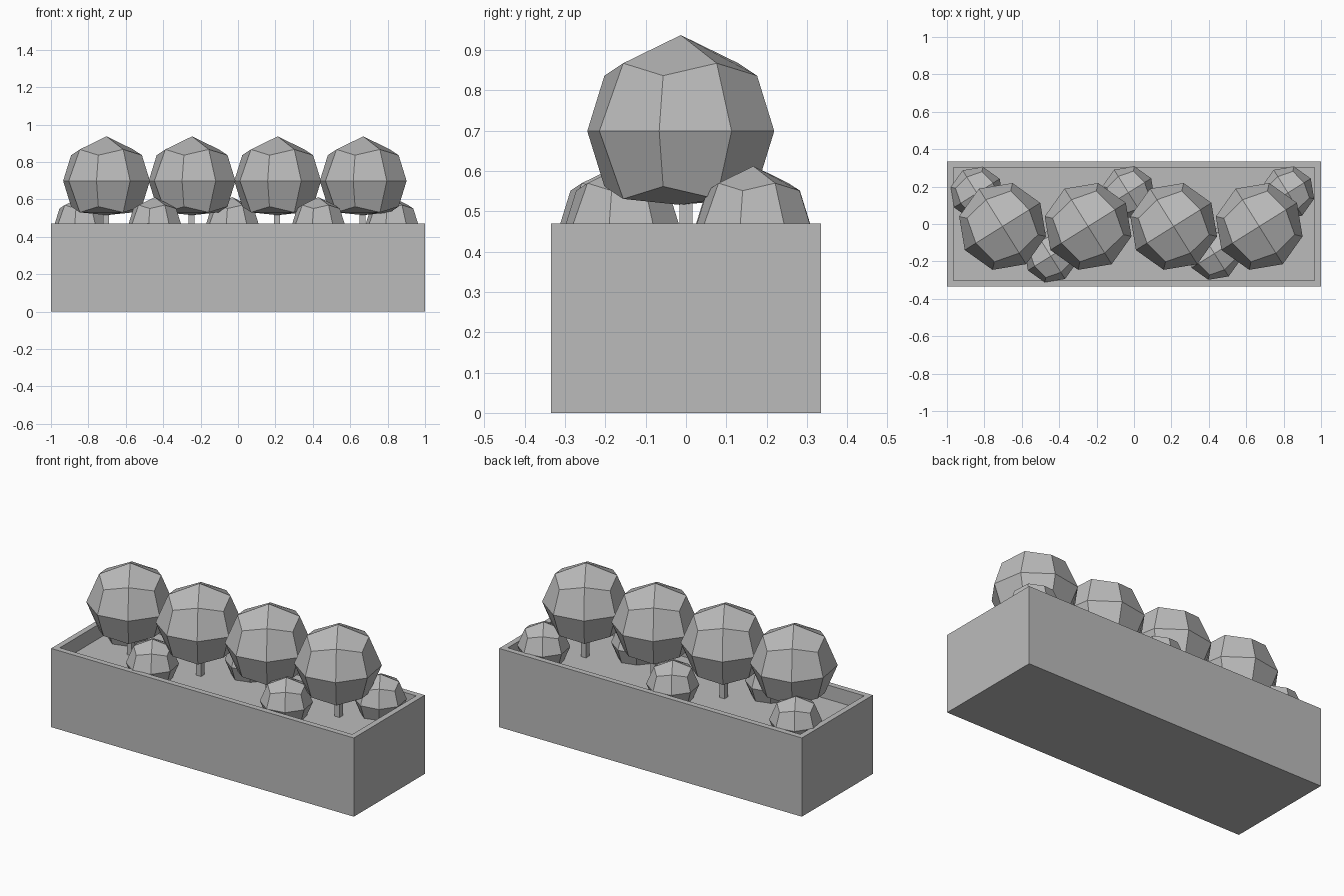
import bpy, bmesh
from math import radians
from mathutils import Matrix, Vector

cube = bpy.data.objects.get("Cube")
if cube:
    bpy.data.objects.remove(cube, do_unlink=True)

GRAY = (0.5, 0.5, 0.5, 1)
mat = bpy.data.materials.new("plain gray")
mat.use_nodes = True
mat.diffuse_color = GRAY
mat.node_tree.nodes["Principled BSDF"].inputs["Base Color"].default_value = GRAY


def add_object(name, bm, location=(0, 0, 0)):
    mesh = bpy.data.meshes.new(name)
    bm.to_mesh(mesh)
    bm.free()
    mesh.materials.append(mat)
    ob = bpy.data.objects.new(name, mesh)
    ob.location = location
    bpy.context.collection.objects.link(ob)
    return ob


def box(size):
    bm = bmesh.new()
    bmesh.ops.create_cube(bm, size=1)
    bmesh.ops.scale(bm, vec=size, verts=bm.verts)
    return bm


def foliage(name, radius, location):
    """Rounded cube of 24 quads with a flattened underside."""
    bm = bmesh.new()
    bmesh.ops.create_cube(bm, size=2)
    bmesh.ops.subdivide_edges(bm, edges=bm.edges[:], cuts=1, use_grid_fill=True)
    for v in bm.verts:
        v.co = v.co.normalized() * radius
        v.co.z = max(v.co.z, -0.77 * radius)
    bmesh.ops.rotate(bm, verts=bm.verts, cent=(0, 0, 0),
                     matrix=Matrix.Rotation(radians(32), 3, 'Z'))
    return add_object(name, bm, location)


# Planter: a box with a raised rim around the sunken soil
HEIGHT, RIM, DEPTH = 0.47, 0.034, 0.085
bm = box((2, 0.67, HEIGHT))
top = max(bm.faces, key=lambda f: f.calc_center_median().z)
bmesh.ops.inset_region(bm, faces=[top], thickness=RIM, use_even_offset=True)
soil = bmesh.ops.extrude_discrete_faces(bm, faces=[top])["faces"][0]
bmesh.ops.translate(bm, verts=soil.verts, vec=Vector((0, 0, -DEPTH)))
add_object("planter_box", bm, (0, 0, HEIGHT / 2))

# Row of four trees
for i in range(4):
    x = -0.703 + 0.4575 * i
    foliage(f"tree_crown_{i + 1}", 0.238, (x, -0.013, 0.699))
    add_object(f"tree_trunk_{i + 1}", box((0.032, 0.032, 0.2)), (x - 0.004, 0, 0.46))

# Low bushes between the trees
bushes = [(-0.84, 0.165), (-0.03, 0.168), (0.823, 0.167), (-0.445, -0.172), (0.43, -0.158)]
for i, (x, y) in enumerate(bushes):
    foliage(f"bush_{i + 1}", 0.144, (x, y, 0.468))
